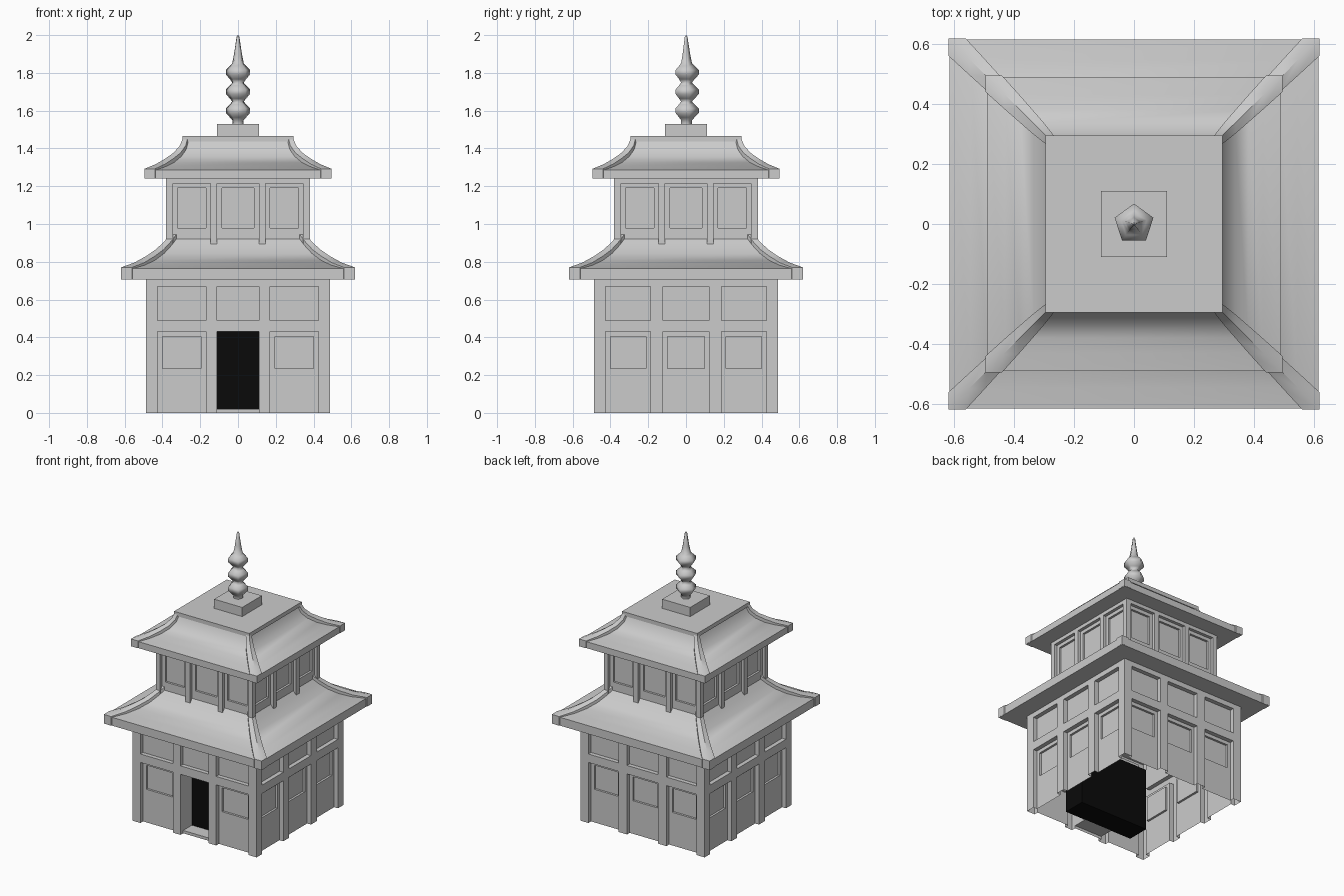
import bpy, bmesh, math
from mathutils import Matrix

cube = bpy.data.objects.get("Cube")
if cube:
    bpy.data.objects.remove(cube, do_unlink=True)


def material(name, value):
    m = bpy.data.materials.new(name)
    m.use_nodes = True
    colour = (value, value, value, 1)
    m.diffuse_color = colour
    m.node_tree.nodes["Principled BSDF"].inputs["Base Color"].default_value = colour
    return m


stone = material("stone_grey", 0.6)
dark = material("doorway_black", 0.003)


def finish(name, bm, mat=stone, smooth=None, fix=True):
    bmesh.ops.remove_doubles(bm, verts=bm.verts, dist=1e-4)
    if fix:
        bmesh.ops.recalc_face_normals(bm, faces=bm.faces)
    mesh = bpy.data.meshes.new(name)
    bm.to_mesh(mesh)
    bm.free()
    mesh.materials.append(mat)
    ob = bpy.data.objects.new(name, mesh)
    bpy.context.collection.objects.link(ob)
    if smooth:
        bpy.ops.object.select_all(action="DESELECT")
        ob.select_set(True)
        bpy.context.view_layer.objects.active = ob
        bpy.ops.object.shade_smooth_by_angle(angle=math.radians(smooth))
    return ob


def box(name, x, y0, y1, z0, z1, mat=stone):
    bm = bmesh.new()
    size = Matrix.Diagonal((2 * x, y1 - y0, z1 - z0, 1))
    place = Matrix.Translation((0, (y0 + y1) / 2, (z0 + z1) / 2))
    bmesh.ops.create_cube(bm, size=1, matrix=place @ size)
    return finish(name, bm, mat)


def quad(bm, pts):
    bm.faces.new([bm.verts.new(p) for p in pts])


def wall(name, half, z0, z1, recesses, turn):
    """Sheet wall facing -y; overlapping recesses (x0, x1, z0, z1, depth) add up."""
    xs = sorted({-half, half} | {x for r in recesses for x in r[:2]})
    zs = sorted({z0, z1} | {z for r in recesses for z in r[2:4]})

    def depth(i, j):
        cx, cz = (xs[i] + xs[i + 1]) / 2, (zs[j] + zs[j + 1]) / 2
        return sum(r[4] for r in recesses if r[0] < cx < r[1] and r[2] < cz < r[3])

    bm = bmesh.new()
    for i in range(len(xs) - 1):
        for j in range(len(zs) - 1):
            a, b, c, d = xs[i], xs[i + 1], zs[j], zs[j + 1]
            y = depth(i, j) - half
            if depth(i, j) < 0.1:      # the deep doorway stays open
                quad(bm, [(a, y, c), (b, y, c), (b, y, d), (a, y, d)])
            if i + 2 < len(xs):
                n = depth(i + 1, j) - half
                if abs(n - y) > 1e-4:
                    quad(bm, [(b, y, c), (b, n, c), (b, n, d), (b, y, d)])
            if j + 2 < len(zs):
                n = depth(i, j + 1) - half
                if abs(n - y) > 1e-4:
                    quad(bm, [(a, y, d), (b, y, d), (b, n, d), (a, n, d)])
    bmesh.ops.rotate(bm, verts=bm.verts, matrix=Matrix.Rotation(turn, 3, "Z"))
    return finish(name, bm, fix=False)


def bays(mid, inner, outer):
    return [(-outer, -inner), (-mid, mid), (inner, outer)]


# Lower storey: panels above, windowed panels below, doorway in front
sides = ["front", "left", "back", "right"]
for k, side in enumerate(sides):
    front = k == 0
    cells = []
    for a, b in bays(0.11, 0.17, 0.425) if front else bays(0.122, 0.188, 0.425):
        cells += [(a, b, 0.49, 0.67, 0.03), (a, b, 0, 0.43, 0.03)]
        if front and a < 0 < b:
            cells.append((a, b, 0.02, 0.43, 0.1))
        else:
            cells.append((a + 0.025, b - 0.025, 0.235, 0.405, 0.015))
    wall("lower_wall_" + side, 0.488, 0, 0.71, cells, k * math.pi / 2)

box("doorway_shadow", 0.27, -0.36, -0.2, 0.02, 0.46, dark)

# Upper storey: three windowed panels on each side
for k, side in enumerate(sides):
    cells = []
    for a, b in bays(0.11, 0.145, 0.345):
        cells += [(a, b, 0.89, 1.215, 0.022),
                  (a + 0.025, b - 0.025, 0.98, 1.19, 0.015)]
    wall("upper_wall_" + side, 0.38, 0.89, 1.245, cells, k * math.pi / 2)


def ring(p, z):
    return [(-p, -p, z), (p, -p, z), (p, p, z), (-p, p, z)]


def roof(name, profile, bottom, w0, w1):
    """Curved four-sided roof with a raised ridge on each hip."""
    rings = [ring(profile[0][0] - 0.004, bottom)] + [ring(p - 0.004, z) for p, z in profile]
    bm = bmesh.new()
    for lo, hi in zip(rings, rings[1:]):
        for s in range(4):
            t = (s + 1) % 4
            quad(bm, [lo[s], lo[t], hi[t], hi[s]])
    quad(bm, rings[0][::-1])
    quad(bm, rings[-1])
    finish(name, bm, smooth=35)

    bm = bmesh.new()
    last = len(profile) - 1
    for k in range(4):
        rows = []
        for n, (p, z) in enumerate(profile):
            w = w0 + (w1 - w0) * n / last
            top = z + (0.006 + 0.014 * min(1, n / 2))
            low = bottom if n == 0 else z - 0.03
            plan = [(p - w, p), (p, p), (p, p - w)]
            # the inner point lies on the diagonal and closes the section
            plan.append((p - w, p - w))
            rows.append([(x, y, h) for h in (low, top) for x, y in plan])
        start = len(bm.verts)
        for lo, hi in zip(rows, rows[1:]):
            # outer sides, then the two top strips
            for a, b in ((4, 5), (5, 6), (0, 4), (6, 2), (1, 0), (2, 1)):
                quad(bm, [lo[a], lo[b], hi[b], hi[a]])
        for row in (rows[0], rows[-1]):
            quad(bm, [row[0], row[1], row[5], row[4]])
            quad(bm, [row[1], row[2], row[6], row[5]])
        bm.verts.ensure_lookup_table()
        bmesh.ops.rotate(bm, verts=bm.verts[start:],
                         matrix=Matrix.Rotation(k * math.pi / 2, 3, "Z"))
    finish(name + "_ridges", bm, smooth=35)


roof("lower_roof", [(0.62, 0.764), (0.55, 0.782), (0.49, 0.808), (0.435, 0.845),
                    (0.39, 0.888), (0.345, 0.94)], 0.705, 0.058, 0.03)
roof("upper_roof", [(0.495, 1.286), (0.435, 1.304), (0.385, 1.326), (0.34, 1.358),
                    (0.308, 1.395), (0.29, 1.44)], 1.24, 0.055, 0.025)

# Flat cap and finial plinth
box("roof_cap", 0.295, -0.295, 0.295, 1.437, 1.465)
box("finial_plinth", 0.11, -0.11, 0.11, 1.465, 1.53)

# Five-sided finial with three beads and a spike
outline = [(0.032, 1.53), (0.032, 1.55)]
for z in (1.6, 1.7, 1.803):
    outline += [(0.045, z - 0.036), (0.068, z - 0.012), (0.068, z + 0.012),
                (0.045, z + 0.034), (0.032, z + 0.048)]
outline += [(0.022, 1.9), (0.008, 1.99), (0.001, 2.0)]
bm = bmesh.new()
angles = [math.pi / 2 + math.tau * s / 5 for s in range(6)]
for (r, z), (q, h) in zip(outline, outline[1:]):
    for a, b in zip(angles, angles[1:]):
        quad(bm, [(r * math.cos(a), r * math.sin(a), z), (r * math.cos(b), r * math.sin(b), z),
                  (q * math.cos(b), q * math.sin(b), h), (q * math.cos(a), q * math.sin(a), h)])
finish("finial", bm, smooth=80)
